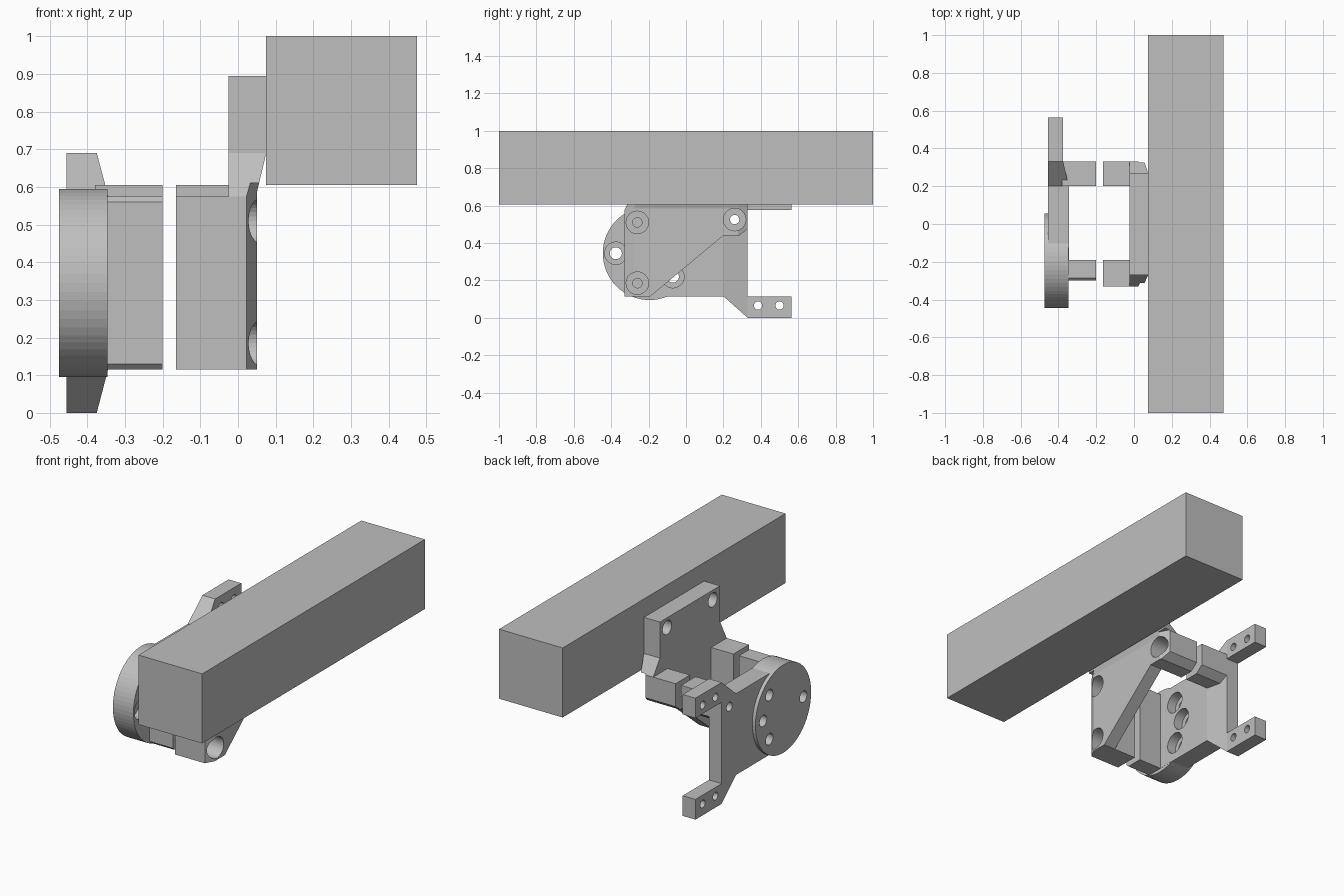
import bpy, bmesh, math

if "Cube" in bpy.data.objects:
    bpy.data.objects.remove(bpy.data.objects["Cube"])

grey = bpy.data.materials.new("light_grey")
grey.diffuse_color = (0.52, 0.52, 0.52, 1)
grey.use_nodes = True
grey.node_tree.nodes["Principled BSDF"].inputs["Base Color"].default_value = grey.diffuse_color


def prism(name, pts, axis, lo, hi):
    """Extrude a 2D outline: axis x uses (y, z), y uses (x, z), z uses (x, y)."""
    place = {"x": lambda a, b, t: (t, a, b),
             "y": lambda a, b, t: (a, t, b),
             "z": lambda a, b, t: (a, b, t)}[axis]
    bm = bmesh.new()
    low = [bm.verts.new(place(a, b, lo)) for a, b in pts]
    top = [bm.verts.new(place(a, b, hi)) for a, b in pts]
    bm.faces.new(low)
    bm.faces.new(top)
    n = len(pts)
    for i in range(n):
        j = (i + 1) % n
        bm.faces.new((low[i], low[j], top[j], top[i]))
    bmesh.ops.recalc_face_normals(bm, faces=bm.faces[:])
    mesh = bpy.data.meshes.new(name)
    bm.to_mesh(mesh)
    bm.free()
    mesh.materials.append(grey)
    ob = bpy.data.objects.new(name, mesh)
    bpy.context.collection.objects.link(ob)
    return ob


def circle(y, z, r, n=32):
    return [(y + r * math.cos(2 * math.pi * i / n),
             z + r * math.sin(2 * math.pi * i / n)) for i in range(n)]


def combine(ob, other, op):
    """Apply a boolean and throw the helper away."""
    mod = ob.modifiers.new(op, "BOOLEAN")
    mod.operation, mod.object, mod.solver = op, other, "EXACT"
    bpy.context.view_layer.objects.active = ob
    bpy.ops.object.modifier_apply(modifier=mod.name)
    bpy.data.objects.remove(other)


def cut(ob, pts, axis, lo, hi):
    combine(ob, prism("cutter", pts, axis, lo, hi), "DIFFERENCE")


def add(ob, pts, axis, lo, hi):
    combine(ob, prism("piece", pts, axis, lo, hi), "UNION")


# Square beam
prism("beam", [(0.075, 0.605), (0.475, 0.605), (0.475, 1.0), (0.075, 1.0)], "y", -1, 1)

# Shared layout of the three bolts joining the two brackets
bolts = [(-0.26, 0.51), (-0.26, 0.185), (0.26, 0.525)]
rear_lug = [(0.2, 0.44), (0.285, 0.44), (0.33, 0.475), (0.33, 0.605), (0.2, 0.605)]

# Beam bracket: plate with upper flap
beam_bracket = prism("beam_bracket", [
    (-0.27, 0.895), (-0.27, 0.69), (-0.33, 0.575), (-0.33, 0.115), (-0.19, 0.115),
    (0.2, 0.44), (0.285, 0.44), (0.33, 0.475), (0.33, 0.605), (0.27, 0.69),
    (0.27, 0.895)], "x", -0.025, 0.075)
# Thinner lower part with a ramp, and chamfered outer edges
cut(beam_bracket, [(0.05, 0.0), (0.05, 0.585), (0.075, 0.69), (0.1, 0.69), (0.1, 0.0)],
    "y", -0.5, 0.5)
for s in (-1, 1):
    cut(beam_bracket, [(0.02, s * 0.335), (0.055, s * 0.27), (0.1, s * 0.27),
                       (0.1, s * 0.4), (0.02, s * 0.4)], "z", 0, 0.61)
# Lugs
add(beam_bracket, [(-0.33, 0.115), (-0.19, 0.115), (-0.19, 0.575), (-0.33, 0.575)],
    "x", -0.165, 0.0)
add(beam_bracket, rear_lug, "x", -0.165, 0.0)
# Flap holes and counterbored bolt holes
for y in (-0.205, 0.205):
    cut(beam_bracket, circle(y, 0.84, 0.04), "x", -0.2, 0.2)
for y, z in bolts:
    cut(beam_bracket, circle(y, z, 0.06), "x", -0.05, 0.2)
    cut(beam_bracket, circle(y, z, 0.025), "x", -0.3, 0.2)

# Disc bracket: plate with two arms, tapering toward the arms
disc_bracket = prism("disc_bracket", [
    (-0.2, 0.115), (0.2, 0.115), (0.33, 0.0), (0.565, 0.0), (0.565, 0.115),
    (0.33, 0.115), (0.33, 0.577), (0.565, 0.577), (0.565, 0.69), (0.33, 0.69),
    (0.2, 0.577), (-0.2, 0.577)], "x", -0.455, -0.345)
cut(disc_bracket, [(-0.345, 0.2), (-0.375, 0.33), (-0.375, 0.7), (-0.3, 0.7), (-0.3, 0.2)],
    "z", -0.1, 0.8)
# Round flange
add(disc_bracket, circle(-0.195, 0.345, 0.25, 64), "x", -0.475, -0.346)
# Lugs facing the beam bracket
add(disc_bracket, [(-0.3, 0.13), (-0.285, 0.115), (-0.19, 0.115), (-0.19, 0.575),
                   (-0.285, 0.575), (-0.3, 0.56)], "x", -0.4, -0.2)
add(disc_bracket, rear_lug, "x", -0.38, -0.2)
# Arm holes
for y in (0.385, 0.5):
    for z in (0.065, 0.627):
        cut(disc_bracket, circle(y, z, 0.022, 24), "x", -0.6, -0.3)
# Counterbored flange holes
for y, z in [(-0.375, 0.345), (-0.015, 0.345), (-0.07, 0.47), (-0.07, 0.22)]:
    cut(disc_bracket, circle(y, z, 0.06), "x", -0.4, -0.1)
    cut(disc_bracket, circle(y, z, 0.032), "x", -0.6, -0.1)
# Bolt holes: blind behind the flange, through at the rear lug
for y, z in bolts:
    cut(disc_bracket, circle(y, z, 0.025), "x", -0.6 if y > 0 else -0.4, -0.1)
